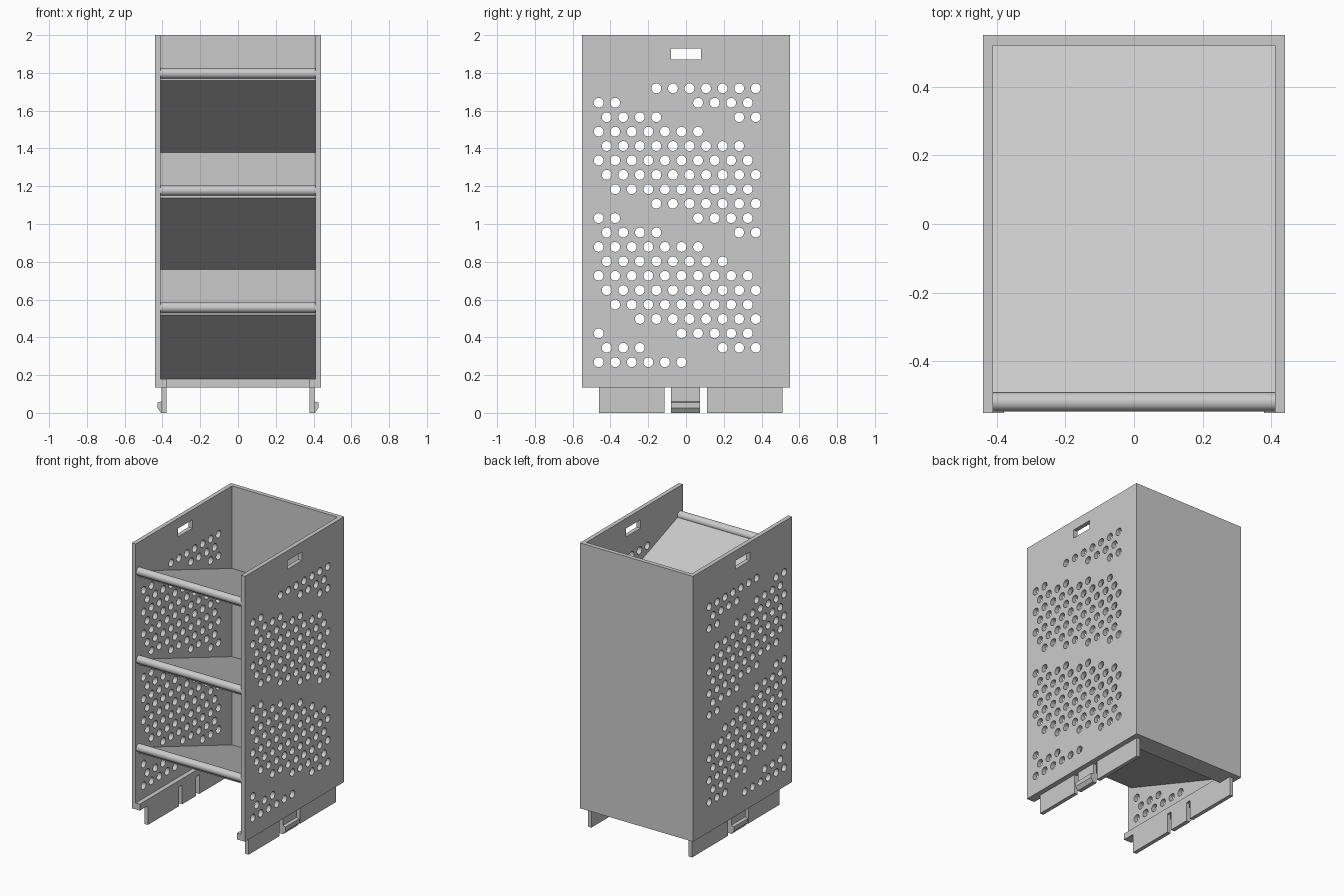
import bpy, bmesh, math
from mathutils import Vector

cube = bpy.data.objects.get("Cube")
if cube:
    bpy.data.objects.remove(cube, do_unlink=True)

grey = bpy.data.materials.new("light_grey")
grey.use_nodes = True
grey.diffuse_color = (0.6, 0.6, 0.6, 1)
grey.node_tree.nodes["Principled BSDF"].inputs["Base Color"].default_value = (0.6, 0.6, 0.6, 1)

W, D, BASE, TOP, T = 0.44, 0.55, 0.135, 2.0, 0.03
INNER = W - T


def add_prism(bm, profile, axis, lo, hi):
    """Extrude a 2D profile along x (profile is y, z), y (x, z) or z (x, y)."""
    place = {"x": lambda a, b: (lo, a, b),
             "y": lambda a, b: (a, lo, b),
             "z": lambda a, b: (a, b, lo)}[axis]
    step = Vector([hi - lo if axis == k else 0 for k in "xyz"])
    face = bm.faces.new([bm.verts.new(place(a, b)) for a, b in profile])
    ext = bmesh.ops.extrude_face_region(bm, geom=[face])
    verts = [v for v in ext["geom"] if isinstance(v, bmesh.types.BMVert)]
    bmesh.ops.translate(bm, vec=step, verts=verts)


def rect(a0, a1, b0, b1):
    return [(a0, b0), (a1, b0), (a1, b1), (a0, b1)]


def circle(a, b, r, n):
    return [(a + r * math.cos(math.tau * i / n), b + r * math.sin(math.tau * i / n))
            for i in range(n)]


def make(name, prisms):
    bm = bmesh.new()
    for prism in prisms:
        add_prism(bm, *prism)
    bmesh.ops.recalc_face_normals(bm, faces=bm.faces)
    mesh = bpy.data.meshes.new(name)
    bm.to_mesh(mesh)
    bm.free()
    mesh.materials.append(grey)
    obj = bpy.data.objects.new(name, mesh)
    bpy.context.collection.objects.link(obj)
    return obj


def smooth(obj):
    bpy.ops.object.select_all(action="DESELECT")
    obj.select_set(True)
    bpy.context.view_layer.objects.active = obj
    bpy.ops.object.shade_smooth_by_angle(angle=math.radians(30))


# Shelf layout: three trays sloping down towards the back
SLOPE, FRONT = 0.365, -0.53
noses = [1.7975 - 0.62 * i for i in range(3)]

# Outer shell: two sides and a back, open at the front
shell = make("shell", [([(-W, -D), (-INNER, -D), (-INNER, D - T), (INNER, D - T),
                         (INNER, -D), (W, -D), (W, D), (-W, D)], "z", BASE, TOP)])

# Vent holes in staggered rows, skipped where a shelf meets the side
cuts = [(rect(-0.08, 0.08, 1.87, 1.93), "x", -1, 1)]
for row in range(20):
    z = 1.718 - 0.0763 * row
    for col in range(10):
        y = (-0.4625 if row % 2 else -0.42) + 0.0877 * col
        gaps = [z - (nose - SLOPE * (y - FRONT)) for nose in noses]
        if not any(-0.081 < g < 0.0428 for g in gaps):
            cuts.append((circle(y, z, 0.026, 24), "x", -1, 1))
cutter = make("vent_cutter", cuts)
cutter.hide_render = True

mod = shell.modifiers.new("vents", "BOOLEAN")
mod.operation, mod.solver, mod.object = "DIFFERENCE", "EXACT", cutter
bpy.context.view_layer.objects.active = shell
bpy.ops.object.modifier_apply(modifier=mod.name)
bpy.data.objects.remove(cutter, do_unlink=True)
smooth(shell)

# Sloping shelves with a rounded front lip
for label, nose in zip(("top", "middle", "bottom"), noses):
    back_y, front_y, half = D - T + 0.005, -0.5175, 0.02
    front_z = nose - 0.0145 - SLOPE * (front_y - FRONT)
    back_z = nose - 0.0145 - SLOPE * (back_y - FRONT)
    slab = [(front_y, front_z - half), (back_y, back_z - half),
            (back_y, back_z + half), (front_y, front_z + half)]
    make(label + "_shelf", [(slab, "x", -INNER, INNER)])
    smooth(make(label + "_shelf_lip",
                [(circle(front_y, nose, 0.0275, 32), "x", -INNER, INNER)]))

# Ledge along the bottom of the back wall
make("back_ledge", [(rect(0.41, D - T, BASE, 0.18), "x", -INNER, INNER)])

# Stacking rails, feet and latches on both sides
for label, s in (("left", 1), ("right", -1)):
    make(label + "_rail", [(rect(s * 0.378, s * INNER, BASE, 0.18), "y", -D, D - T)])
    foot = rect(s * 0.378, s * 0.405, 0, BASE + 0.01)
    make(label + "_front_foot", [(foot, "y", -0.46, -0.115)])
    make(label + "_back_foot", [(foot, "y", 0.11, 0.51)])
    latch = [(s * x, z) for x, z in ((0.378, 0.145), (0.378, 0), (0.407, 0), (0.425, 0.025),
                                     (0.425, 0.055), (0.405, 0.06), (0.405, 0.145))]
    make(label + "_latch", [(latch, "y", -0.08, 0.075)])
